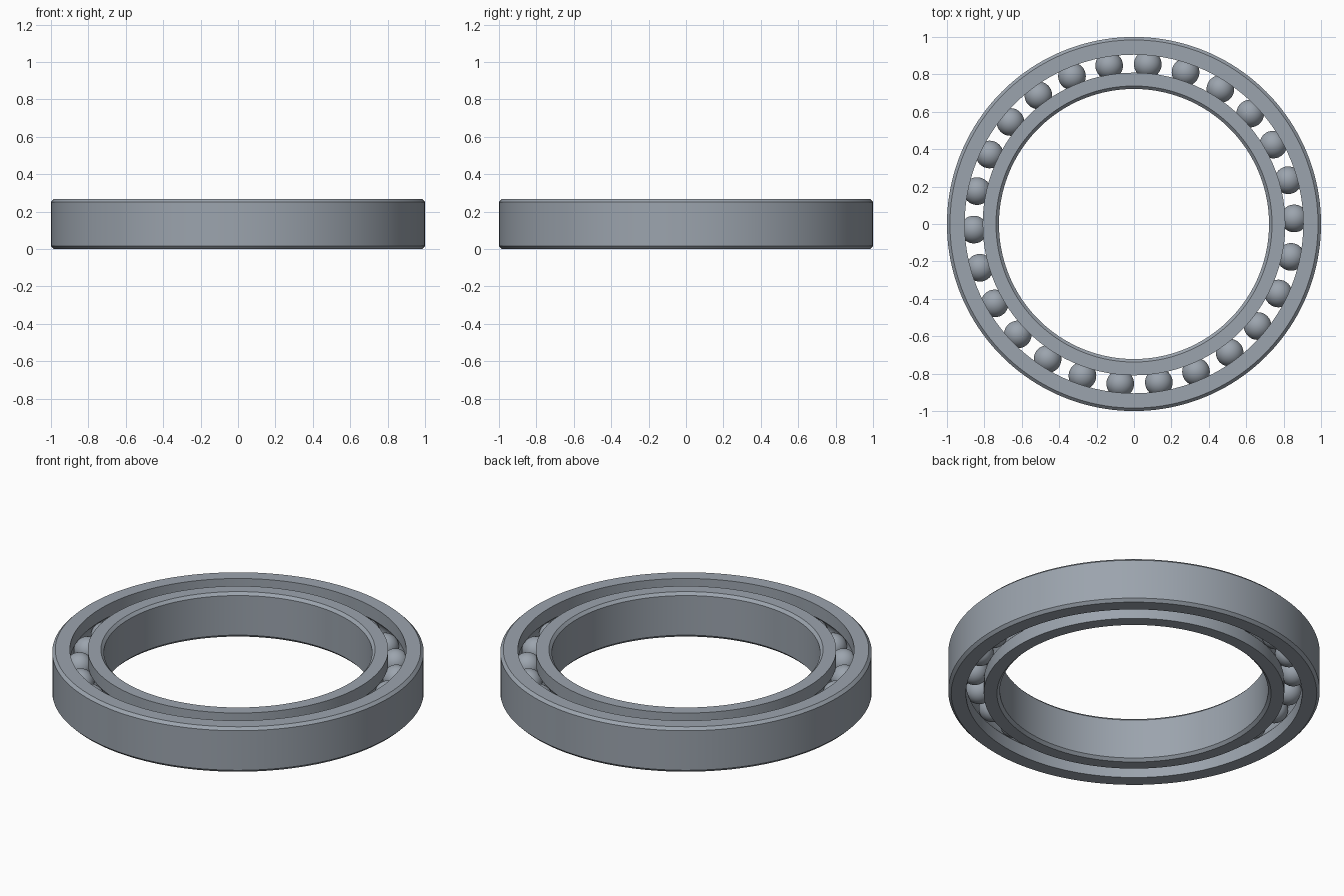
import bpy, bmesh, math
from mathutils import Vector

cube = bpy.data.objects.get("Cube")
if cube:
    bpy.data.objects.remove(cube, do_unlink=True)

# Main dimensions
HEIGHT = 0.267
OUTER, BORE = 1.0, 0.722
PITCH = 0.857            # radius of the circle of ball centres
HALF_GAP = 0.048         # from pitch circle to each ring's shoulder
BALL_R = 0.074
BALLS = 26
CHAMFER = 0.016
MID = HEIGHT / 2

steel = bpy.data.materials.new("steel grey")
steel.use_nodes = True
colour = (0.33, 0.37, 0.42, 1)
steel.diffuse_color = colour
steel.node_tree.nodes["Principled BSDF"].inputs["Base Color"].default_value = colour


def add_object(name, bm):
    mesh = bpy.data.meshes.new(name)
    bm.to_mesh(mesh)
    bm.free()
    mesh.materials.append(steel)
    obj = bpy.data.objects.new(name, mesh)
    bpy.context.collection.objects.link(obj)
    return obj


def shade(obj):
    bpy.ops.object.select_all(action='DESELECT')
    obj.select_set(True)
    bpy.context.view_layer.objects.active = obj
    bpy.ops.object.shade_smooth_by_angle(angle=math.radians(30))


def make_ring(name, wall, side):
    """Lathe a race: side is +1 for the outer ring, -1 for the inner one."""
    shoulder = PITCH + side * HALF_GAP
    groove_r = BALL_R + 0.001
    half = math.acos(HALF_GAP / groove_r)
    # Chamfered wall and flat top
    profile = [(shoulder, 0), (wall - side * CHAMFER, 0), (wall, CHAMFER),
               (wall, HEIGHT - CHAMFER), (wall - side * CHAMFER, HEIGHT),
               (shoulder, HEIGHT)]
    # Round ball groove, from top to bottom
    steps = 14
    for i in range(steps + 1):
        a = half * (1 - 2 * i / steps)
        profile.append((PITCH + side * groove_r * math.cos(a),
                        MID + groove_r * math.sin(a)))
    bm = bmesh.new()
    verts = [bm.verts.new((r, 0, z)) for r, z in profile]
    edges = [bm.edges.new((v, verts[i - 1])) for i, v in enumerate(verts)]
    bmesh.ops.spin(bm, geom=verts + edges, cent=(0, 0, 0), axis=(0, 0, 1),
                   angle=math.tau, steps=160, use_merge=True)
    bmesh.ops.remove_doubles(bm, verts=bm.verts, dist=1e-5)
    bmesh.ops.recalc_face_normals(bm, faces=bm.faces)
    shade(add_object(name, bm))


make_ring("outer_ring", OUTER, 1)
make_ring("inner_ring", BORE, -1)

# Balls spaced evenly around the pitch circle, sharing one mesh
bm = bmesh.new()
bmesh.ops.create_uvsphere(bm, u_segments=32, v_segments=20, radius=BALL_R)
first = add_object("ball", bm)
shade(first)
for i in range(BALLS):
    ball = first if i == 0 else first.copy()
    if i:
        bpy.context.collection.objects.link(ball)
    a = math.radians(2) + math.tau * i / BALLS
    ball.location = Vector((PITCH * math.cos(a), PITCH * math.sin(a), MID))
